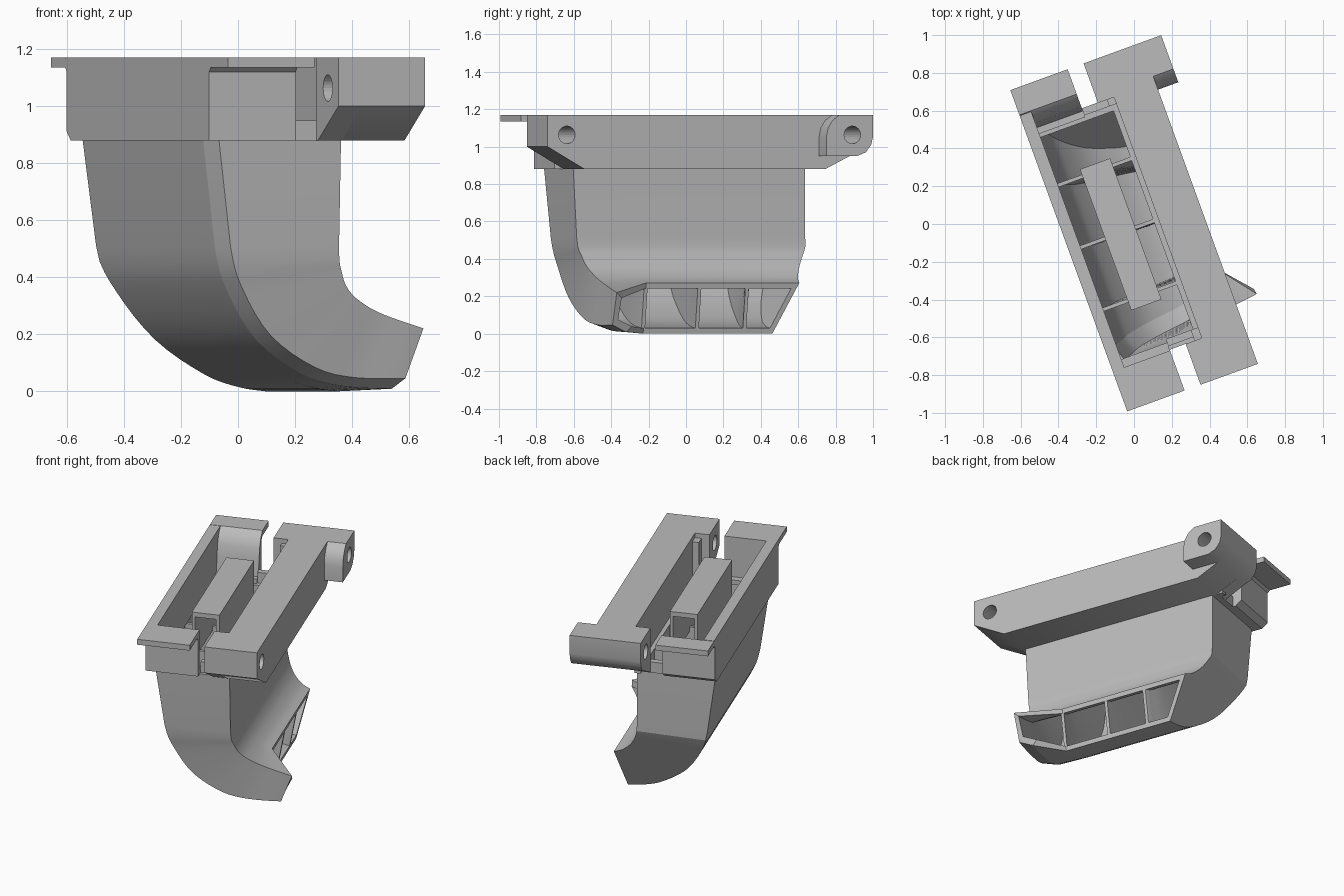
import bpy, bmesh, math
from mathutils import Matrix, Vector

if "Cube" in bpy.data.objects:
    bpy.data.objects.remove(bpy.data.objects["Cube"])

grey = bpy.data.materials.new("plain_grey")
grey.use_nodes = True
grey.diffuse_color = (0.5, 0.5, 0.5, 1)
grey.node_tree.nodes["Principled BSDF"].inputs["Base Color"].default_value = (0.5, 0.5, 0.5, 1)

# The whole part sits turned about z; everything is built in (u, v, z) first
TURN = Matrix.Rotation(math.radians(20), 4, 'Z')


def finish(name, bm, smooth=0):
    bmesh.ops.recalc_face_normals(bm, faces=bm.faces)
    bm.transform(TURN)
    mesh = bpy.data.meshes.new(name)
    bm.to_mesh(mesh)
    bm.free()
    mesh.materials.append(grey)
    ob = bpy.data.objects.new(name, mesh)
    bpy.context.collection.objects.link(ob)
    if smooth:
        bpy.ops.object.select_all(action='DESELECT')
        ob.select_set(True)
        bpy.context.view_layer.objects.active = ob
        bpy.ops.object.shade_smooth_by_angle(angle=math.radians(smooth))
    return ob


def prism(name, u0, u1, profile, smooth=0):
    """Extrude a (v, z) profile along u."""
    bm = bmesh.new()
    ends = [[bm.verts.new((u, v, z)) for v, z in profile] for u in (u0, u1)]
    n = len(profile)
    bm.faces.new(ends[0])
    bm.faces.new(ends[1])
    for i in range(n):
        j = (i + 1) % n
        bm.faces.new((ends[0][i], ends[0][j], ends[1][j], ends[1][i]))
    return finish(name, bm, smooth)


def box(name, u0, u1, v0, v1, z0, z1):
    return prism(name, u0, u1, [(v0, z0), (v1, z0), (v1, z1), (v0, z1)])


TOP, LOW = 1.17, 0.88
FRONT_END = [(-.92, TOP), (-.92, 1.0), (-.71, LOW)]
ROUND_END = [(.80, .95), (.85, .97), (.88, 1.01), (.89, 1.05), (.89, TOP)]

# Upper housing: solid hinge rail, hinge lugs and barrel
rail = prism("hinge_rail", 0.13, 0.363, FRONT_END + [(.66, LOW)] + ROUND_END, 32)
front_lug = prism("front_lug", 0.04, 0.13, FRONT_END + [(-.69, LOW), (-.69, TOP)])
back_lug = prism("back_lug", 0.04, 0.13, [(.667, LOW)] + ROUND_END + [(.667, TOP)], 32)
barrel = prism("hinge_barrel", 0.363, 0.477,
               [(.625, .95)] + ROUND_END + [(.70, TOP), (.66, 1.14), (.635, 1.10), (.625, 1.05)], 32)

# Pin holes through the lugs
bm = bmesh.new()
for v in (-.81, .773):
    bmesh.ops.create_cone(bm, cap_ends=True, segments=24, radius1=.047, radius2=.047, depth=1.2,
                          matrix=Matrix.Translation((.25, v, 1.063)) @ Matrix.Rotation(math.pi / 2, 4, 'Y'))
pin = finish("pin_cutter", bm)
pin.hide_render = True
for ob in (rail, front_lug, back_lug, barrel):
    mod = ob.modifiers.new("pin_hole", 'BOOLEAN')
    mod.operation, mod.object, mod.solver = 'DIFFERENCE', pin, 'EXACT'
    bpy.context.view_layer.objects.active = ob
    with bpy.context.temp_override(object=ob, active_object=ob):
        bpy.ops.object.modifier_apply(modifier=mod.name)
bpy.data.objects.remove(pin)

# Left wall, bent end walls with overhanging tabs, low walls in the notches
prism("left_wall", -.373, -.308,
      [(-.73, LOW), (.69, LOW), (.73, .91), (.73, 1.12), (.745, 1.135), (.745, TOP), (-.73, TOP)])
prism("back_wall", -.373, -.05,
      [(.62, LOW), (.69, LOW), (.73, .91), (.73, 1.12), (.745, 1.135), (.89, 1.135), (.89, TOP),
       (.75, TOP), (.71, 1.14), (.68, 1.08), (.667, 1.0), (.655, .91), (.62, .91)], 32)
prism("front_wall", -.373, -.05,
      [(-.65, LOW), (-.73, LOW), (-.73, 1.12), (-.745, 1.135), (-.92, 1.135), (-.92, TOP),
       (-.695, TOP), (-.695, .91), (-.65, .91)])
for name, s in (("front", -1), ("back", 1)):
    box(name + "_notch_wall", -.05, .13, s * .63, s * .67, LOW, .95)
    box(name + "_corner_post", .09, .13, s * .63, s * .70, LOW, 1.14)

# Curved scoop: stations of inner bend (u, z), outer bend (u, z), flare
STATIONS = [(.133, .88, -.35, .88, 0), (.133, .51, -.30, .51, 0), (.15, .42, -.245, .35, 0),
            (.18, .36, -.13, .18, 0), (.215, .32, .03, .06, .02), (.255, .29, .15, .015, .07),
            (.30, .272, .25, 0, .184)]


def spline(p, i, t):
    a, b, c, d = (p[max(0, min(len(p) - 1, k))] for k in (i - 1, i, i + 1, i + 2))
    return [.5 * (2 * q + (r - o) * t + (2 * o - 5 * q + 4 * r - s) * t * t
                  + (3 * q - o - 3 * r + s) * t ** 3) for o, q, r, s in zip(a, b, c, d)]


STEPS = 4
path = [(0, STATIONS[0])]
for i in range(1, 6):
    path += [(i + k / STEPS, spline(STATIONS, i, k / STEPS)) for k in range(STEPS)]
path.append((6, STATIONS[6]))


def span(st):
    """Points on the inner and outer bend, and the direction between them."""
    a, b = Vector(st[:2]), Vector((st[2], max(st[3], 0)))
    return a, b, (b - a).normalized()


def ring(s, st, t):
    """Seven corners of the duct section, inset by t."""
    a, b, d = span(st)
    flare = st[4]
    a, b = a + d * t, b - d * t
    c = b - d * .028
    front = -.69 + .12 * s / 6 + t
    back = lambda z: min(.63, .40 + .5 * z) - t
    return [(a.x, back(a.y), a.y), (a.x, -.335, a.y),
            (a.x + flare, front, a.y - flare * .28),
            (c.x + flare * .88, front, c.y + flare * .1),
            (b.x + flare * .8, front + .085, b.y + flare * .05),
            (b.x, -.335, b.y), (b.x, back(b.y), b.y)]


bm = bmesh.new()
skins = [[[bm.verts.new(p) for p in ring(s, st, t)] for s, st in path] for t in (0, .03)]


def bridge(bm, r, q):
    n = len(r)
    for i in range(n):
        j = (i + 1) % n
        bm.faces.new((r[i], r[j], q[j], q[i]))


for skin in skins:
    for r, q in zip(skin, skin[1:]):
        bridge(bm, r, q)
for end in (0, -1):
    bridge(bm, skins[0][end], skins[1][end])
finish("scoop_duct", bm, 16)

# Guide vanes that follow the bend across the duct
for n, (v_top, v_out) in enumerate(((.33, .24), (-.02, -.03), (-.37, -.336))):
    bm = bmesh.new()
    rows = []
    for s, st in path:
        v = v_top + (v_out - v_top) * max(0, s - 1) / 5
        a, b, d = span(st)
        a, b = a + d * .015, b - d * .015
        rows.append([bm.verts.new(p) for p in ((a.x, v - .01, a.y), (b.x, v - .01, b.y),
                                               (b.x, v + .01, b.y), (a.x, v + .01, a.y))])
    for r, q in zip(rows, rows[1:]):
        bridge(bm, r, q)
    bm.faces.new(rows[0])
    bm.faces.new(rows[-1])
    finish("guide_vane_%d" % (n + 1), bm)

# Central channel, open underneath and at its ends
box("channel_top", -.17, .0, -.425, .37, 1.12, 1.15)
box("channel_left_side", -.17, -.15, -.425, .37, .85, 1.12)
box("channel_right_side", -.02, .0, -.425, .37, .85, 1.12)
